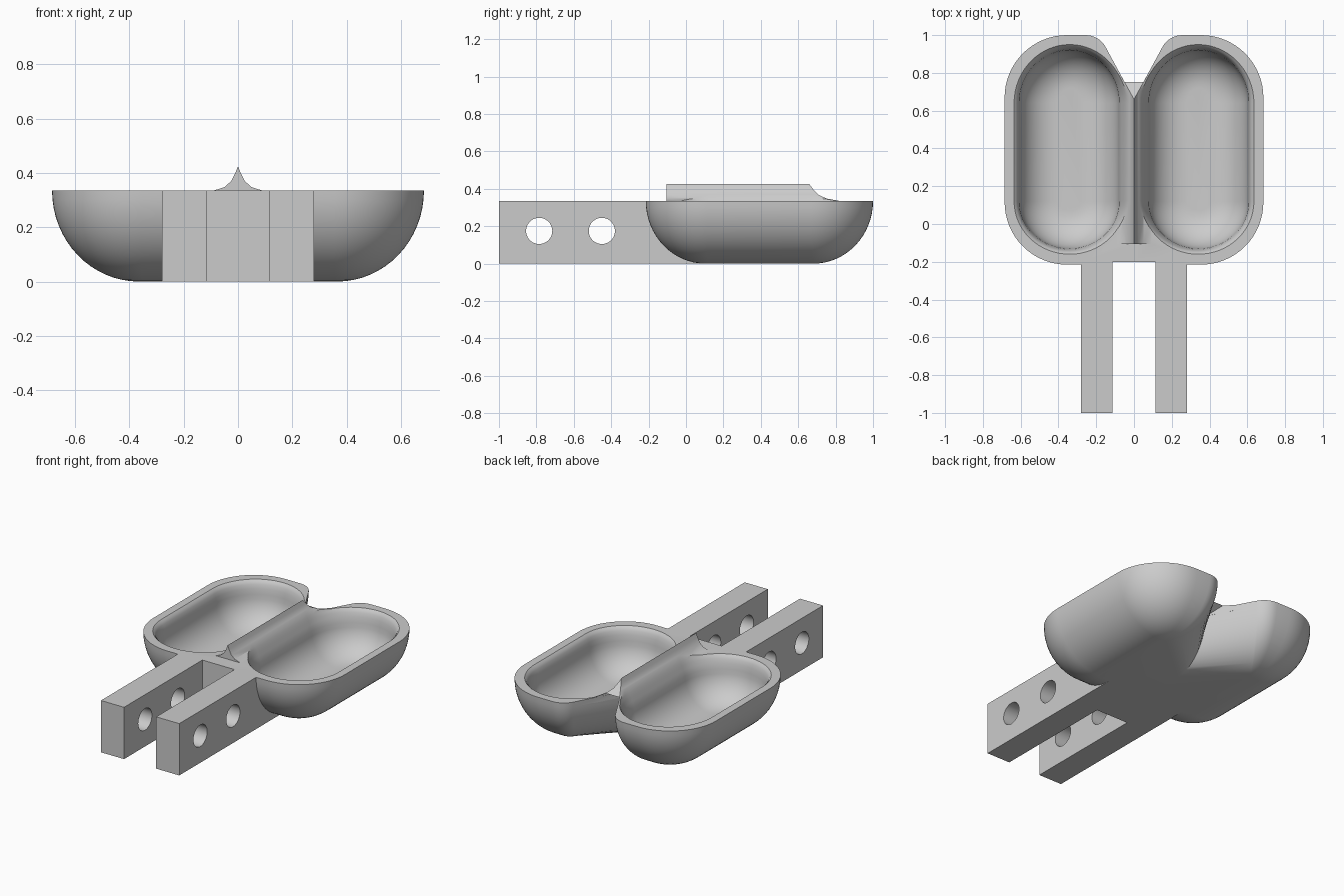
import bpy, bmesh
from math import sin, cos, radians, pi

default = bpy.data.objects.get("Cube")
if default:
    bpy.data.objects.remove(default)

grey = bpy.data.materials.new("plain grey")
grey.use_nodes = True
colour = (0.6, 0.6, 0.6, 1)
grey.diffuse_color = colour
grey.node_tree.nodes["Principled BSDF"].inputs["Base Color"].default_value = colour

H = 0.335    # height of the rim
STEPS = 16


def loft(name, rings):
    """Closed solid through rings of equal point count."""
    bm = bmesh.new()
    loops = [[bm.verts.new(p) for p in ring] for ring in rings]
    n = len(loops[0])
    for a, b in zip(loops, loops[1:]):
        for i in range(n):
            j = (i + 1) % n
            bm.faces.new((a[i], a[j], b[j], b[i]))
    bm.faces.new(loops[0][::-1])
    bm.faces.new(loops[-1])
    bmesh.ops.recalc_face_normals(bm, faces=bm.faces)
    mesh = bpy.data.meshes.new(name)
    bm.to_mesh(mesh)
    bm.free()
    mesh.materials.append(grey)
    ob = bpy.data.objects.new(name, mesh)
    bpy.context.collection.objects.link(ob)
    return ob


def arc(cx, cy, rx, ry, a0, a1, n=STEPS):
    angles = [radians(a0 + (a1 - a0) * i / n) for i in range(n + 1)]
    return [(cx + rx * cos(a), cy + ry * sin(a)) for a in angles]


def combine(target, tool, operation):
    mod = target.modifiers.new(operation.lower(), 'BOOLEAN')
    mod.operation = operation
    mod.solver = 'EXACT'
    mod.object = tool
    bpy.context.view_layer.objects.active = target
    bpy.ops.object.modifier_apply(modifier=mod.name)
    bpy.data.objects.remove(tool)


def both_sides(half):
    return half + [(-x, y) for x, y in half[-2:0:-1]]


# Twin bowl shell: rim outline rounding down to a smaller base outline
def outline(front, r, notch_corner, notch_r, apex):
    half = [(0, front + 0.015), (0.115, front + 0.015), (0.2, front)]
    half += arc(0.355, 0.115, r, r, -90, 0)
    half += arc(0.355, 0.67, r, r, 0, 90)
    half += arc(*notch_corner, notch_r, notch_r, 90, 151.5, 8)
    return both_sides(half + [(0, apex)])


rim = outline(-0.215, 0.33, (0.256, 0.88), 0.12, 0.66)
base = outline(0.105, 0.01, (0.33, 0.67), 0.01, 0.40)
rings = []
for k in range(STEPS + 1):
    t = k / STEPS * pi / 2
    s, z = sin(t), H * (1 - cos(t))
    rings.append([(b[0] + (a[0] - b[0]) * s, b[1] + (a[1] - b[1]) * s, z)
                  for a, b in zip(rim, base)])
body = loft("twin_bowl_with_fork", rings)

# Fork: two arms joined by a block under the bowls
fork = both_sides([(0, 0.2), (0.28, 0.2), (0.28, -1), (0.115, -1), (0.115, -0.2), (0, -0.2)])
combine(body, loft("fork", [[(x, y, z) for x, y in fork] for z in (0, H)]), 'UNION')

# Central ridge: flared profile, its back end following the notch
flare = [(0, 0.425), (0.01, 0.4), (0.025, 0.37), (0.05, 0.348), (0.09, H), (0.09, 0.3), (0, 0.3)]
profile = both_sides(flare)
ridge = loft("ridge", [[(x, -0.105, z) for x, z in profile],
                       [(x, 0.66 + abs(x) / 0.55, z) for x, z in profile]])
combine(body, ridge, 'UNION')

# Hollows: levels of height, inner reach, outer reach, end shrink
levels = [(0.5, 0.37, 0.295, 0), (0.425, 0.34, 0.295, 0), (H, 0.295, 0.295, 0),
          (0.325, 0.29, 0.283, 0.01), (0.31, 0.284, 0.275, 0.018), (0.285, 0.274, 0.268, 0.025),
          (0.25, 0.262, 0.265, 0.03)]
for k in range(1, 11):
    a = k / 10 * pi / 2
    drop = 0.2 * (1 - cos(a))
    levels.append((0.25 - 0.195 * sin(a), 0.262 - drop, 0.265 - drop, 0.03 + drop))
for side in (1, -1):
    rings = []
    for z, inner, outer, shrink in levels:
        front, back = 0.28 - shrink, 0.31 - shrink
        ring = arc(0.34, 0.12, outer, front, -90, 0) + arc(0.34, 0.64, outer, back, 0, 90)
        ring += arc(0.34, 0.64, inner, back, 90, 180)[1:]
        ring += arc(0.34, 0.12, inner, front, 180, 270)[:-1]
        rings.append([(side * x, y, z) for x, y in ring])
    combine(body, loft("hollow_cutter", rings), 'DIFFERENCE')

# Pin holes through both arms
for y in (-0.785, -0.45):
    circle = arc(y, 0.175, 0.07, 0.07, 0, 360, 40)[:-1]
    pin = loft("hole_cutter", [[(x, p, q) for p, q in circle] for x in (-0.5, 0.5)])
    combine(body, pin, 'DIFFERENCE')

# Smooth shading with crisp edges
bpy.ops.object.select_all(action='DESELECT')
body.select_set(True)
bpy.context.view_layer.objects.active = body
bpy.ops.object.shade_smooth_by_angle(angle=radians(28))
